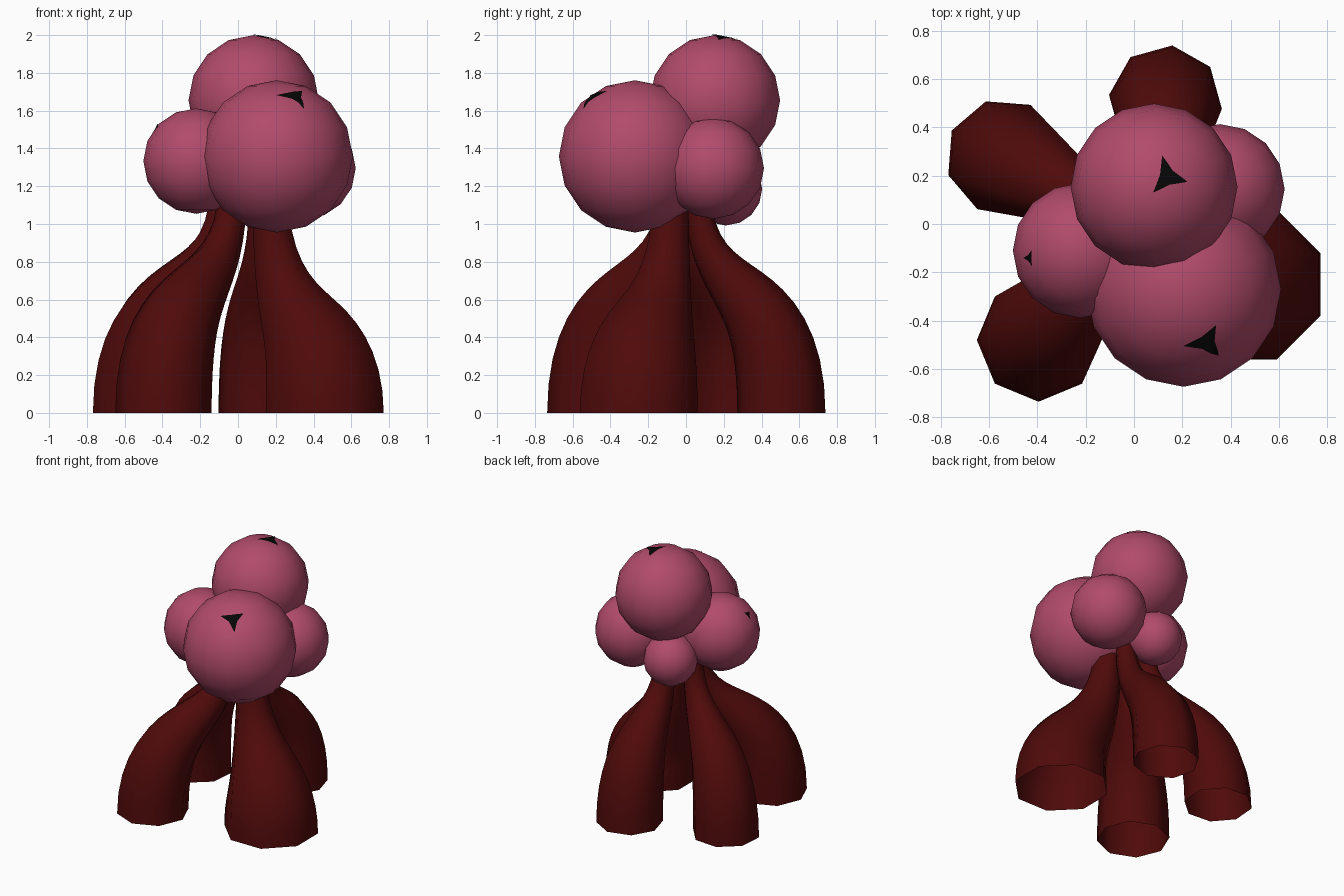
import bpy, bmesh, math
from mathutils import Vector

cube = bpy.data.objects.get("Cube")
if cube:
    bpy.data.objects.remove(cube, do_unlink=True)


def material(name, rgb):
    m = bpy.data.materials.new(name)
    m.use_nodes = True
    m.diffuse_color = (*rgb, 1)
    m.node_tree.nodes["Principled BSDF"].inputs["Base Color"].default_value = (*rgb, 1)
    return m


pink = material("pink", (0.44, 0.07, 0.148))
dark_red = material("dark red", (0.078, 0.003, 0.003))
black = material("black", (0.002, 0.002, 0.002))


def finish(bm, name, mat):
    mesh = bpy.data.meshes.new(name)
    bm.normal_update()
    bm.to_mesh(mesh)
    bm.free()
    mesh.materials.append(mat)
    mesh.shade_smooth()
    obj = bpy.data.objects.new(name, mesh)
    bpy.context.collection.objects.link(obj)
    return obj


def ball(name, centre, radius):
    bm = bmesh.new()
    bmesh.ops.create_uvsphere(bm, u_segments=16, v_segments=8, radius=radius)
    bmesh.ops.translate(bm, verts=bm.verts, vec=centre)
    return finish(bm, name, pink)


def leg(name, base, top, radius, phase, knee=0.76, neck=0.6, sides=8, steps=16):
    """Open tapered tube that swings from an upright foot to an upright top."""
    p = [Vector((*base, 0)), Vector((*base, knee)),
         Vector((*top, neck)), Vector((*top, 1.2))]
    bm = bmesh.new()
    rings = []
    for i in range(steps + 1):
        t = i / steps
        s = 1 - t
        pos = p[0]*s**3 + p[1]*3*s*s*t + p[2]*3*s*t*t + p[3]*t**3
        tangent = (p[1]-p[0])*s*s + (p[2]-p[1])*2*s*t + (p[3]-p[2])*t*t
        turn = Vector((0, 0, 1)).rotation_difference(tangent)
        r = radius * (1 - 0.7 * t * t * (3 - 2 * t))
        ring = []
        for k in range(sides):
            a = math.radians(phase) + math.tau * k / sides
            ring.append(bm.verts.new(pos + turn @ Vector((r*math.cos(a), r*math.sin(a), 0))))
        rings.append(ring)
    for low, high in zip(rings, rings[1:]):
        for k in range(sides):
            n = (k + 1) % sides
            bm.faces.new((low[k], low[n], high[n], high[k]))
    return finish(bm, name, dark_red)


def mark(name, target, centre, radius, tips):
    """Thin three-pointed patch laid over a ball; tips are x, y going counter-clockwise."""
    tips = [Vector(t) for t in tips]
    mid = sum(tips, Vector((0, 0))) / 3
    outline = []
    for i in range(3):
        outline += [tips[i], ((tips[i] + tips[(i + 1) % 3]) / 2).lerp(mid, 0.25)]
    c = Vector(centre)
    bm = bmesh.new()

    def on_ball(q):
        d = q - c.xy
        return bm.verts.new((*q, c.z + math.sqrt(radius**2 - d.length_squared)))

    hub = on_ball(mid)
    rim = [on_ball(q) for q in outline]
    for i in range(6):
        bm.faces.new((hub, rim[i], rim[(i + 1) % 6]))
    bmesh.ops.subdivide_edges(bm, edges=bm.edges, cuts=3, use_grid_fill=True)
    obj = finish(bm, name, black)
    wrap = obj.modifiers.new("wrap", "SHRINKWRAP")
    wrap.target = target
    wrap.wrap_mode = "ABOVE_SURFACE"
    wrap.offset = 0.005
    return obj


# Cluster of balls
balls = {
    "top_ball": ((0.083, 0.153, 1.655), 0.345),
    "front_ball": ((0.205, -0.27, 1.358), 0.403),
    "right_ball": ((-0.222, -0.11, 1.333), 0.279),
    "left_ball": ((0.355, 0.145, 1.295), 0.268),
    "back_small_ball": ((-0.015, 0.21, 1.185), 0.193),
}
made = {name: ball(name, *spec) for name, spec in balls.items()}

# Black marks on three of the balls
marks = {
    "top_ball": [(0.116, 0.282), (0.079, 0.129), (0.22, 0.174)],
    "front_ball": [(0.34, -0.42), (0.203, -0.506), (0.353, -0.547)],
    "right_ball": [(-0.42, -0.108), (-0.46, -0.141), (-0.423, -0.174)],
}
for name, tips in marks.items():
    mark(name + "_mark", made[name], *balls[name], tips)

# Four hollow legs
leg("back_leg", (0.13, 0.505), (0.13, 0.06), 0.235, -7, neck=0.57)
leg("back_right_leg", (-0.538, 0.277), (-0.08, 0.03), 0.242, 18)
leg("front_right_leg", (-0.395, -0.48), (-0.03, -0.07), 0.255, 0)
leg("front_left_leg", (0.46, -0.25), (0.17, -0.08), 0.337, 22.5, knee=0.5, neck=0.45)
